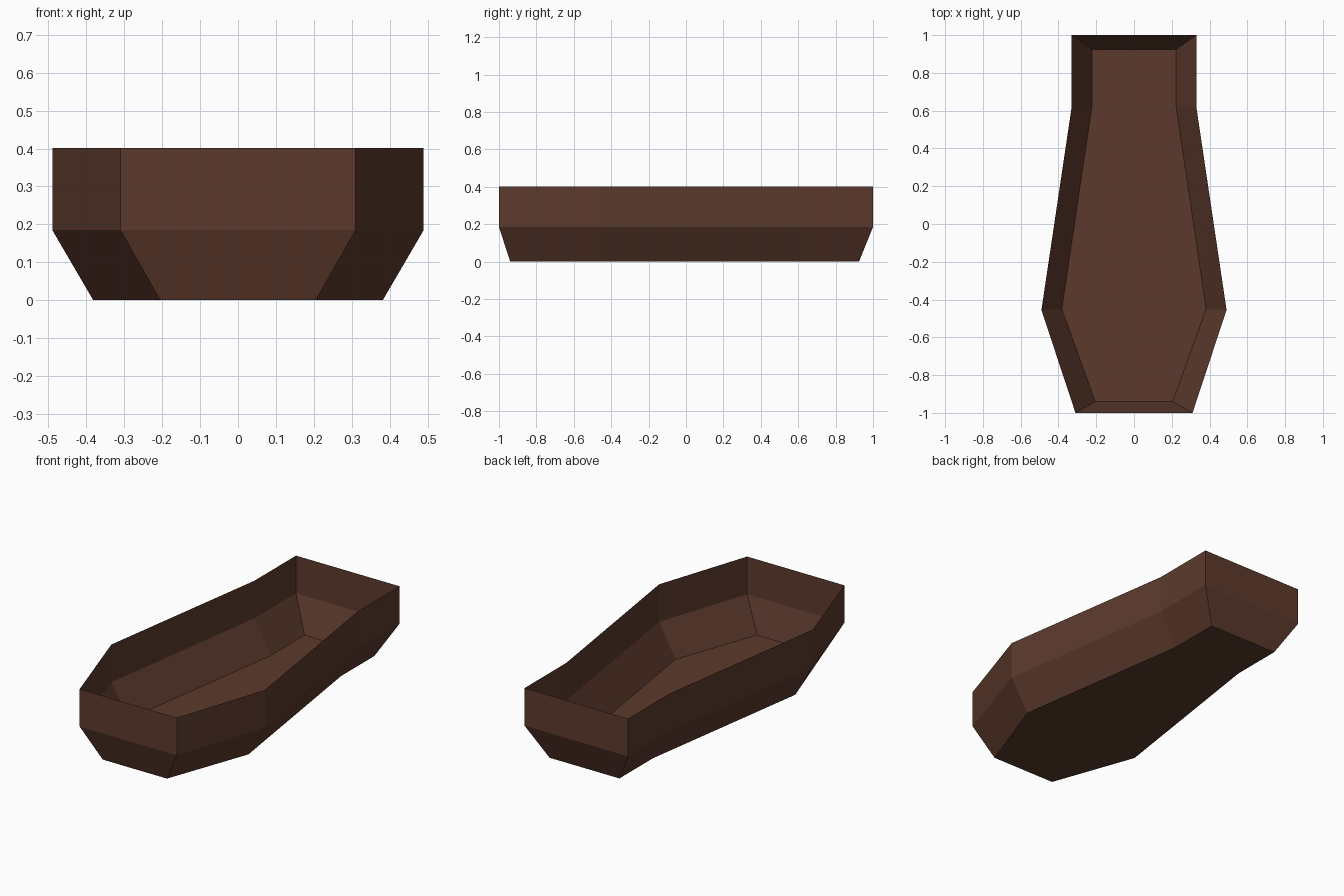
import bpy, bmesh

if "Cube" in bpy.data.objects:
    bpy.data.objects.remove(bpy.data.objects["Cube"])

# Dark brown wood
wood = bpy.data.materials.new("dark brown wood")
wood.diffuse_color = (0.107, 0.042, 0.026, 1.0)
wood.use_nodes = True
wood.node_tree.nodes["Principled BSDF"].inputs["Base Color"].default_value = wood.diffuse_color

# Right-hand half outlines (x, y), front to back
RIM = [(0.31, -1.0), (0.49, -0.455), (0.33, 0.62), (0.33, 1.0)]
BASE = [(0.205, -0.94), (0.382, -0.45), (0.223, 0.62), (0.223, 0.925)]


def mirrored_loop(bm, half, z):
    """Closed ring of vertices from a half outline mirrored in x."""
    outline = half + [(-x, y) for x, y in reversed(half)]
    return [bm.verts.new((x, y, z)) for x, y in outline]


# Open thin-walled tub: floor, sloping lower sides, upright upper sides
bm = bmesh.new()
rings = [mirrored_loop(bm, BASE, 0.0),
         mirrored_loop(bm, RIM, 0.185),
         mirrored_loop(bm, RIM, 0.402)]
bm.faces.new(list(reversed(rings[0])))
for low, high in zip(rings, rings[1:]):
    n = len(low)
    for i in range(n):
        j = (i + 1) % n
        bm.faces.new((low[i], low[j], high[j], high[i]))

mesh = bpy.data.meshes.new("open_tub")
bm.to_mesh(mesh)
bm.free()
mesh.materials.append(wood)
tub = bpy.data.objects.new("open_tub", mesh)
bpy.context.collection.objects.link(tub)
